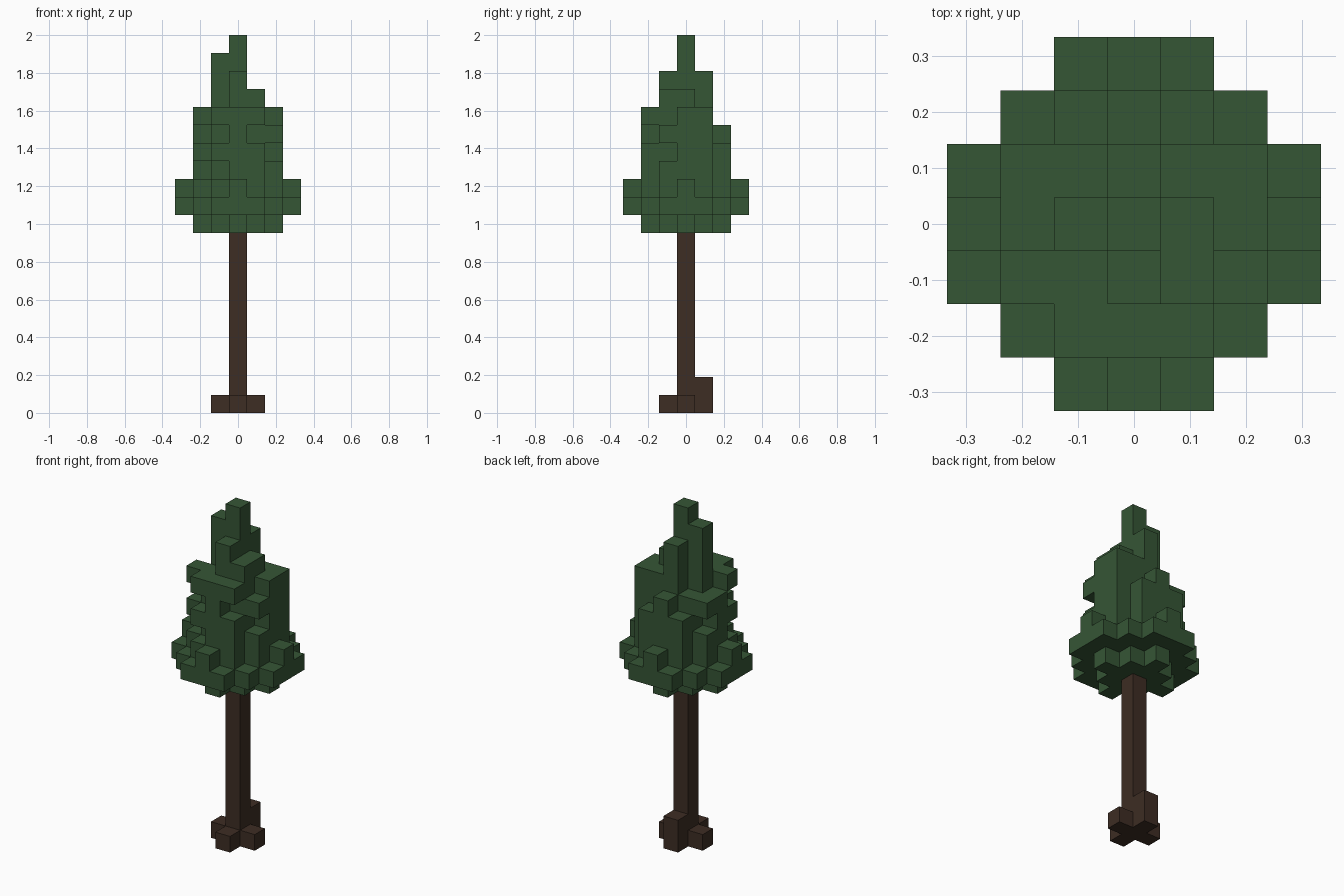
import bpy, bmesh
from mathutils import Vector

old = bpy.data.objects.get("Cube")
if old:
    bpy.data.objects.remove(old, do_unlink=True)

LAYERS = 21
UNIT = 2 / LAYERS          # edge of one block


def material(name, rgb):
    mat = bpy.data.materials.new(name)
    mat.use_nodes = True
    mat.diffuse_color = (*rgb, 1)
    mat.node_tree.nodes["Principled BSDF"].inputs["Base Color"].default_value = (*rgb, 1)
    return mat


def disc(size, corner):
    """Square of blocks with its corners trimmed diagonally."""
    span = range(-size, size + 1)
    return {(x, y) for x in span for y in span if abs(x) + abs(y) <= corner}


def build(name, cells, mat):
    """Join blocks into one outer skin without inner faces."""
    bm = bmesh.new()
    for cell in cells:
        for axis in range(3):
            for sign in (-1, 1):
                n = Vector((0, 0, 0))
                n[axis] = sign
                if tuple(int(c + d) for c, d in zip(cell, n)) in cells:
                    continue
                u = Vector((0, 0, 0))
                u[(axis + 1) % 3] = 1
                v = n.cross(u)
                mid = Vector(cell) + Vector((0, 0, 0.5)) + n / 2
                ring = (-u - v, u - v, u + v, v - u)
                bm.faces.new([bm.verts.new((mid + r / 2) * UNIT) for r in ring])
    bmesh.ops.remove_doubles(bm, verts=bm.verts, dist=UNIT / 100)
    bmesh.ops.recalc_face_normals(bm, faces=bm.faces)
    mesh = bpy.data.meshes.new(name)
    bm.to_mesh(mesh)
    bm.free()
    mesh.materials.append(mat)
    obj = bpy.data.objects.new(name, mesh)
    bpy.context.collection.objects.link(obj)
    return obj


bark = material("dark_bark", (0.047, 0.026, 0.017))
needles = material("pine_green", (0.036, 0.092, 0.036))

# Trunk with four roots, the back one taller
trunk = {(0, 0, z) for z in range(10)}
trunk |= {(1, 0, 0), (-1, 0, 0), (0, -1, 0), (0, 1, 0), (0, 1, 1)}
build("trunk_and_roots", trunk, bark)

# Foliage, one horizontal layer of blocks at a time from the bottom up
tips = {(3, 0), (-3, 0), (0, 3), (0, -3)}
round_layer = disc(2, 3)
square = disc(1, 2)
foliage_layers = [
    disc(2, 2),
    disc(3, 4),
    round_layer | tips,
    round_layer - {(-1, -2), (-2, -1)},
    round_layer - {(2, -1), (-2, 1)},
    disc(2, 2) | {(2, -1), (2, 1), (-2, 1)},
    square - {(-1, 1)} | {(-1, -2), (0, -2), (1, -2), (-2, -1), (2, 0), (2, 1)},
    disc(1, 1) | {(1, -1)},
    disc(1, 1) - {(1, 0)},
    {(0, 0), (-1, 0)},
    {(0, 0)},
]
foliage = {(x, y, z) for z, layer in enumerate(foliage_layers, 10) for x, y in layer}
build("foliage", foliage, needles)
